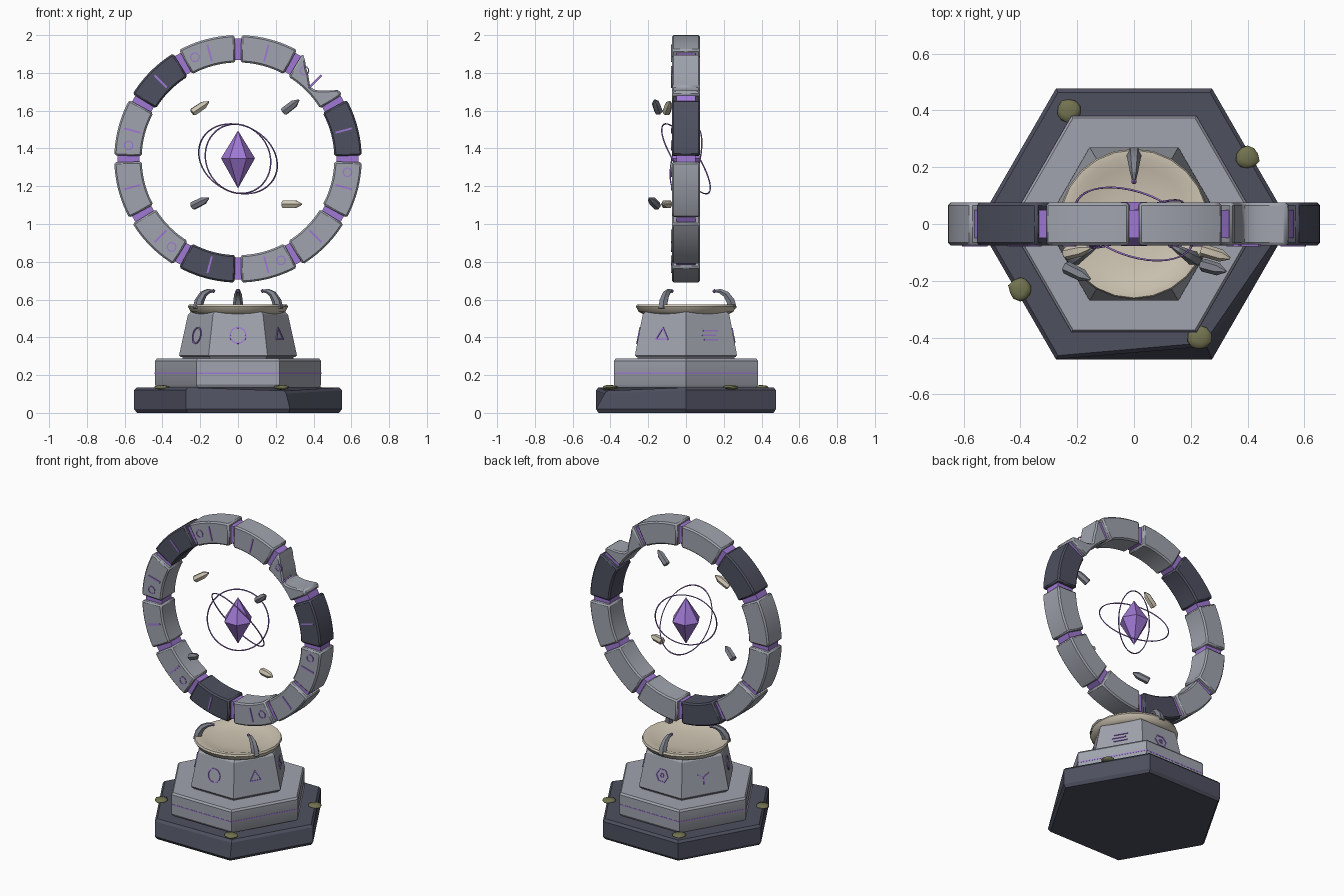
import bpy, bmesh, random
from math import sin, cos, pi, radians, atan2
from mathutils import Matrix, Vector

random.seed(4)
if "Cube" in bpy.data.objects:
    bpy.data.objects.remove(bpy.data.objects["Cube"])


def material(name, rgb):
    m = bpy.data.materials.new(name)
    m.use_nodes = True
    m.diffuse_color = (*rgb, 1)
    m.node_tree.nodes["Principled BSDF"].inputs["Base Color"].default_value = (*rgb, 1)
    return m


STONE = material("pale stone", (.35, .37, .42))
DARK = material("dark slate", (.075, .08, .115))
GREY = material("claw grey", (.22, .23, .27))
BONE = material("warm ivory", (.62, .56, .45))
GLOW = material("violet glow", (.35, .19, .66))
MOSS = material("olive moss", (.17, .17, .08))


def finish(name, bm, mat, bevel=0, smooth=30):
    bmesh.ops.recalc_face_normals(bm, faces=bm.faces)
    me = bpy.data.meshes.new(name)
    bm.to_mesh(me)
    bm.free()
    me.materials.append(mat)
    me.shade_smooth()
    me.set_sharp_from_angle(angle=radians(smooth))
    ob = bpy.data.objects.new(name, me)
    bpy.context.collection.objects.link(ob)
    if bevel:
        mod = ob.modifiers.new("soft edges", "BEVEL")
        mod.width, mod.segments = bevel, 1
        mod.limit_method, mod.angle_limit = "ANGLE", radians(40)
    return ob


def loft(bm, rings):
    """Skin a list of equal-length closed rings and cap both ends."""
    rows = [[bm.verts.new(p) for p in r] for r in rings]
    n = len(rows[0])
    for a, b in zip(rows, rows[1:]):
        for i in range(n):
            j = (i + 1) % n
            bm.faces.new((a[i], a[j], b[j], b[i]))
    bm.faces.new(rows[0][::-1])
    bm.faces.new(rows[-1])
    return rows


def circle(n, r, z):
    return [(r * cos(2 * pi * i / n), r * sin(2 * pi * i / n), z) for i in range(n)]


def turned(name, n, profile, mat, smooth=30):
    bm = bmesh.new()
    loft(bm, [circle(n, r, z) for r, z in profile])
    return finish(name, bm, mat, 0, smooth)


def tilted(axis, origin=(0, 0, 0)):
    """Matrix that turns local z to the given axis."""
    return Matrix.Translation(origin) @ Vector(axis).to_track_quat("Z", "Y").to_matrix().to_4x4()


def bar(bm, m, a, b, w, depth):
    """Thin box from a to b in the local xy plane of m."""
    a, b = Vector(a), Vector(b)
    d = b - a
    mid = (a + b) / 2
    local = (Matrix.Translation((mid.x, mid.y, 0)) @ Matrix.Rotation(atan2(d.y, d.x), 4, "Z")
             @ Matrix.Diagonal((d.length + w * .5, w, depth, 1)))
    bmesh.ops.create_cube(bm, size=1, matrix=m @ local)


def outline(n, r, start=0):
    pts = [(r * cos(start + 2 * pi * i / n), r * sin(start + 2 * pi * i / n)) for i in range(n)]
    return list(zip(pts, pts[1:] + pts[:1]))


# Stepped hexagonal plinth, with a chipped corner on the lowest slab
slab = turned("base_slab", 6, [(.535, 0), (.55, .02), (.55, .12), (.535, .135)], DARK)
for v in slab.data.vertices:
    if v.co.z > .1 and v.co.y < -.4 and v.co.x > 0:
        v.co += Vector((-.02, .045, -.018))
turned("middle_slab", 6, [(.43, .135), (.44, .15), (.44, .275), (.43, .287)], STONE)
turned("glow_band", 6, [(.4415, .207), (.4415, .214)], GLOW)
turned("pedestal_foot", 6, [(.295, .28), (.295, .31)], GREY)
turned("pedestal", 6, [(.302, .295), (.312, .305), (.265, .52), (.25, .535)], STONE)

# Shallow offering dish
turned("dish", 24, [(.22, .52), (.25, .535), (.265, .562), (.26, .574), (.235, .574),
                    (.20, .562), (.12, .552), (.04, .549)], BONE, 40)

# Moss clumps on the rim of the base slab
for i, (x, y) in enumerate([(-.23, .4), (.4, .235), (-.4, -.23), (.23, -.4)]):
    bm = bmesh.new()
    bmesh.ops.create_icosphere(bm, subdivisions=2, radius=.042)
    for v in bm.verts:
        v.co *= random.uniform(.9, 1.08)
    bmesh.ops.transform(bm, matrix=Matrix.Translation((x, y, .135)) @ Matrix.Diagonal((1, 1, .3, 1)),
                        verts=bm.verts)
    finish(f"moss_{i + 1}", bm, MOSS, 0, 60)

# Three curved claws with glowing tips
path = [(.245, .55, .028), (.236, .592, .025), (.212, .628, .02), (.18, .645, .014), (.15, .645, .006)]
for k in range(3):
    turn = Matrix.Rotation(radians(90 + 120 * k), 4, "Z")
    bm = bmesh.new()
    rings = []
    for i, (r, z, w) in enumerate(path):
        p, q = path[max(i - 1, 0)], path[min(i + 1, len(path) - 1)]
        m = turn @ tilted((q[0] - p[0], 0, q[1] - p[1]), (r, 0, z))
        rings.append([m @ Vector(c) for c in circle(6, w, 0)])
    loft(bm, rings)
    finish(f"claw_{k + 1}", bm, GREY)
    bm = bmesh.new()
    bmesh.ops.create_icosphere(bm, subdivisions=1, radius=.011,
                               matrix=turn @ Matrix.Translation((.15, 0, .645)))
    finish(f"claw_tip_{k + 1}", bm, GLOW)

# Runes on the six pedestal faces
S = .042
trio = [((-S + s, h), (S + s, h)) for h, s in ((-.024, .006), (0, -.004), (.024, .006))]
spokes = [((0, 0), (S * cos(a), S * sin(a))) for a in (-pi / 2, pi / 6, pi * 5 / 6)]
runes = {"circle": (270, outline(20, S)), "triangle": (330, outline(3, S, pi / 2)),
         "stripes": (30, trio), "hexagon": (90, outline(6, S) + outline(6, .012)),
         "fork": (150, spokes), "arc": (210, outline(20, S))}
for name, (deg, strokes) in runes.items():
    face = (Matrix.Rotation(radians(deg + 90), 4, "Z") @ Matrix.Translation((0, -.2505, .41))
            @ Matrix.Rotation(pi / 2 - .187, 4, "X"))
    bm = bmesh.new()
    for a, b in strokes:
        bar(bm, face, a, b, .007, .009)
    finish(f"rune_{name}", bm, GLOW)

# Great ring: twelve stone blocks, one of them broken
CENTRE = Matrix.Translation((0, 0, 1.345))
INNER, OUTER, HALF = .51, .655, .075
STEPS = 10
broken = [.645, .648, .60, .565, .545, .54, .56, .582, .60, .63, .655]


def polar(r, a, y):
    return CENTRE @ Vector((r * cos(a), y, r * sin(a)))


for k in range(12):
    mid = 15 + 30 * k
    bm = bmesh.new()
    rings = []
    for i in range(STEPS + 1):
        a = radians(mid + 13.4 * (2 * i / STEPS - 1))
        out = broken[i] if mid == 45 else OUTER
        rings.append([polar(r, a, y) for r, y in
                      ((INNER, -HALF), (out, -HALF), (out, HALF), (INNER, HALF))])
    loft(bm, rings)
    finish(f"ring_block_{k + 1}", bm, DARK if mid in (15, 135, 255) else STONE, .009)

    # Glowing joint between blocks
    bm = bmesh.new()
    spin = CENTRE @ Matrix.Rotation(-radians(30 * k), 4, "Y")
    bmesh.ops.create_cube(bm, size=1, matrix=spin @ Matrix.Translation((.58, 0, 0))
                          @ Matrix.Diagonal((.115, .1, .05, 1)))
    finish(f"ring_joint_{k + 1}", bm, GLOW)

    # Front markings: a radial dash, and a small circle on every other block
    bm = bmesh.new()
    front = Matrix.Rotation(pi / 2, 4, "X")
    dash = CENTRE @ Matrix.Rotation(-radians(mid), 4, "Y") @ Matrix.Translation((.58, -HALF, 0)) @ front
    bar(bm, dash, (-.043, 0), (.043, 0), .01, .009)
    if k % 2:
        spot = (CENTRE @ Matrix.Rotation(-radians(mid + 8), 4, "Y")
                @ Matrix.Translation((.584, -HALF, 0)) @ front)
        for a, b in outline(12, .023):
            bar(bm, spot, a, b, .006, .008)
    finish(f"ring_marking_{k + 1}", bm, GLOW)

# Floating crystal
bm = bmesh.new()
loft(bm, [circle(6, r, z) for r, z in ((.001, 1.19), (.09, 1.348), (.001, 1.493))])
finish("crystal", bm, GLOW, 0, 10)

# Two thin orbits around the crystal
for name, r, axis in (("outer_orbit", .217, (.285, .805, .52)), ("inner_orbit", .188, (.387, -.894, .22))):
    bm = bmesh.new()
    m = tilted(axis, (0, 0, 1.345))
    n, t = 48, .004
    rows = []
    for i in range(n):
        a = 2 * pi * i / n
        rows.append([bm.verts.new(m @ Vector(((r + t * c) * cos(a), (r + t * c) * sin(a), t * s)))
                     for c, s in ((1, 0), (0, 1), (-1, 0), (0, -1))])
    for i in range(n):
        p, q = rows[i], rows[(i + 1) % n]
        for j in range(4):
            bm.faces.new((p[j], p[(j + 1) % 4], q[(j + 1) % 4], q[j]))
    finish(name, bm, GLOW, 0, 100)

# Pointed shards drifting in front of the ring
shards = [((-.2, -.095, 1.618), (.09, .02, .06), BONE), ((.28, -.155, 1.624), (.09, -.025, .07), GREY),
          ((-.2, -.172, 1.115), (.09, -.045, .045), GREY), ((.285, -.105, 1.105), (.1, -.03, 0), BONE)]
for i, (pos, axis, mat) in enumerate(shards):
    bm = bmesh.new()
    loft(bm, [circle(6, r, z) for r, z in ((.019, -.052), (.023, -.046), (.022, .022), (.004, .056))])
    bmesh.ops.transform(bm, matrix=tilted(axis, pos), verts=bm.verts)
    finish(f"shard_{i + 1}", bm, mat)
